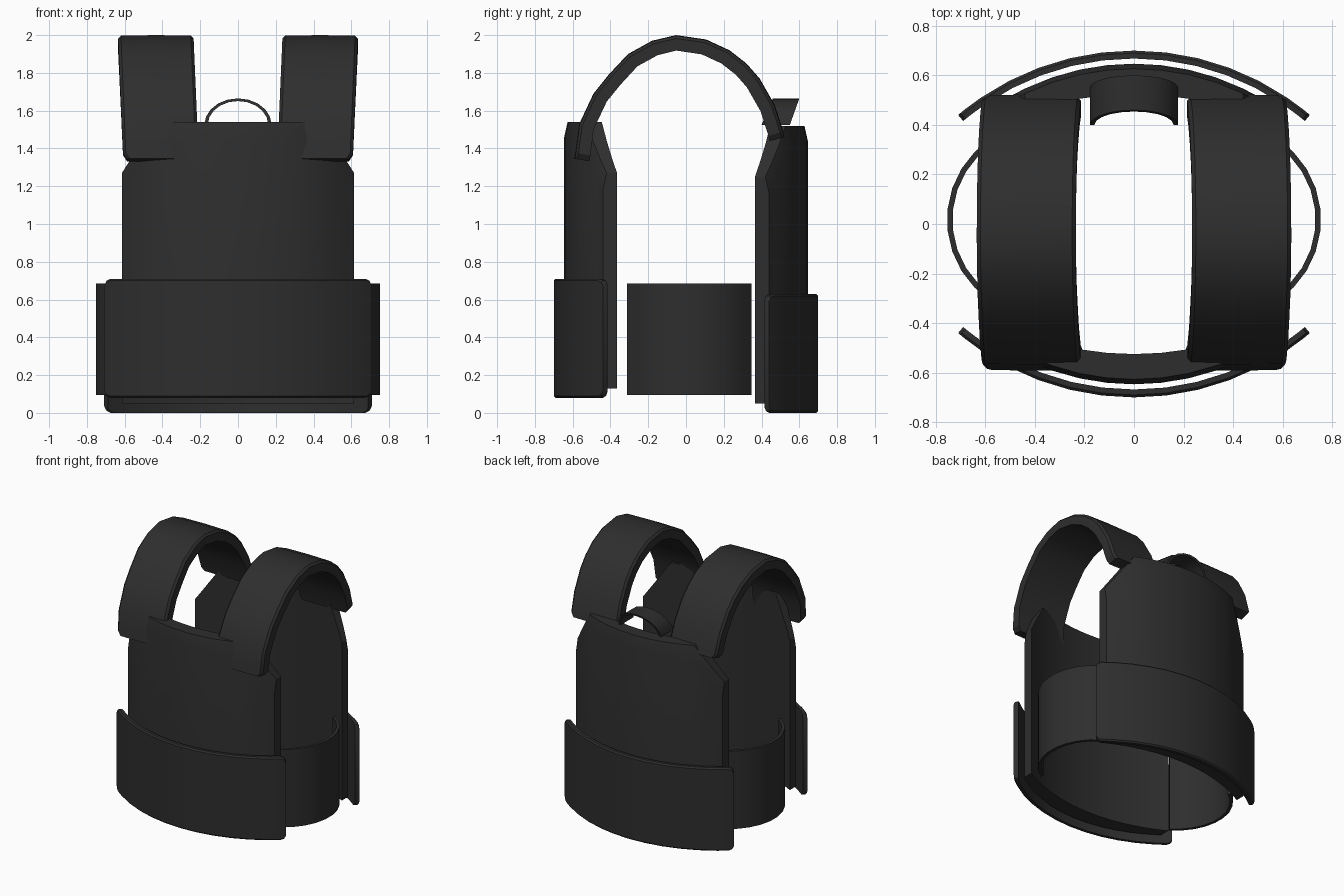
import bpy, bmesh, math
from mathutils import Vector

if "Cube" in bpy.data.objects:
    bpy.data.objects.remove(bpy.data.objects["Cube"])

mat = bpy.data.materials.new("charcoal fabric")
mat.diffuse_color = (0.027, 0.027, 0.027, 1)
mat.use_nodes = True
mat.node_tree.nodes["Principled BSDF"].inputs["Base Color"].default_value = mat.diffuse_color


def loft(name, sections):
    """Skin a list of closed cross-sections and cap both ends."""
    bm = bmesh.new()
    rings = [[bm.verts.new(p) for p in s] for s in sections]
    n = len(rings[0])
    for a, b in zip(rings, rings[1:]):
        for i in range(n):
            j = (i + 1) % n
            bm.faces.new((a[i], a[j], b[j], b[i]))
    bm.faces.new(rings[0])
    bm.faces.new(rings[-1])
    bmesh.ops.recalc_face_normals(bm, faces=bm.faces)
    me = bpy.data.meshes.new(name)
    bm.to_mesh(me)
    bm.free()
    me.materials.append(mat)
    ob = bpy.data.objects.new(name, me)
    bpy.context.collection.objects.link(ob)
    bpy.ops.object.select_all(action='DESELECT')
    ob.select_set(True)
    bpy.context.view_layer.objects.active = ob
    bpy.ops.object.shade_smooth_by_angle(angle=math.radians(30))
    return ob


def arc_y(x, half, mid, end):
    """Depth of a circular arc with depth mid at x=0 and end at x=half."""
    s = mid - end
    r = (half * half + s * s) / (2 * s)
    return mid - r + math.sqrt(r * r - x * x)


# curved body panels with clipped upper corners
def panel(name, sign, z0, ztop):
    secs = []
    xs = [.615, .57, .505, .44, .33, .22, .11]
    for x in [-v for v in xs] + [0] + xs[::-1]:
        o = arc_y(x, .615, .647, .44)
        i = arc_y(x, .615, .525, .365)
        t = min(ztop, ztop - .27 + (.615 - abs(x)) * .27 / .175)
        secs.append([(x, sign * y, z) for y, z in
                     ((o, z0), (o, t - .09), (o - .02, t), (i, t), (i, z0))])
    loft(name, secs)


panel("front_panel", -1, .13, 1.54)
panel("back_panel", 1, .05, 1.52)


# wide curved flaps around the lower front and back
def flap(name, sign, z0, z1):
    secs = []
    amax = math.asin(.71 / 1.1)
    fr = [1, .985, .95, .85, .68, .51, .34, .17]
    for f in [-v for v in fr] + [0] + fr[::-1]:
        a = f * amax
        d = .03 if abs(f) == 1 else (.01 if abs(f) == .985 else 0)
        sec = []
        for r, z in ((1.09, z0 + d), (1.1, z0 + d + .01), (1.1, z1 - d - .01),
                     (1.09, z1 - d), (1.068, z1 - d), (1.068, z0 + d)):
            sec.append((r * math.sin(a), sign * (r * math.cos(a) - .4), z))
        secs.append(sec)
    loft(name, secs)


flap("front_flap", -1, .08, .71)
flap("back_flap", 1, 0, .63)

# side bands
R, CY = .3925, .017
amax = math.asin(.329 / R)
for side, label in ((-1, "left"), (1, "right")):
    secs = []
    for k in range(10):
        a = (k / 9 * 2 - 1) * amax
        secs.append([(side * (.755 - R + r * math.cos(a)), CY + r * math.sin(a), z)
                     for r, z in ((R, .095), (R, .685), (R - .022, .685), (R - .022, .095))])
    loft(label + "_side_band", secs)

# padded shoulder straps
path = [Vector(p) for p in (
    (-.592, 1.346), (-.587, 1.375), (-.567, 1.526), (-.49, 1.69), (-.41, 1.79),
    (-.307, 1.9), (-.18, 1.97), (-.053, 2.0), (.106, 1.977), (.23, 1.92),
    (.32, 1.85), (.39, 1.77), (.47, 1.63), (.515, 1.49), (.523, 1.46))]
profile = ((-.2, .018), (-.185, .003), (0, 0), (.185, .003), (.2, .018), (.2, .082), (-.2, .082))
for side, label in ((-1, "left"), (1, "right")):
    secs = []
    last = len(path) - 1
    for k, p in enumerate(path):
        t = (path[min(k + 1, last)] - path[max(k - 1, 0)]).normalized()
        n = Vector((t.y, -t.x))
        xc = .435 - .025 * (2 - p.y) / .6
        w = .9 if k in (0, last) else 1
        secs.append([(side * (xc + u * w), p.x + n.x * d, p.y + n.y * d) for u, d in profile])
    loft(label + "_shoulder_strap", secs)

# grab handle: a thin arched band leaning backwards
secs = []
for k in range(11):
    a = math.pi * k / 10
    sec = []
    for r, front in ((1, True), (1, False), (.9, False), (.9, True)):
        h = math.sin(a) * r
        y = .40 + .06 * h if front else .55 + .05 * h
        sec.append((-.178 * r * math.cos(a), y, 1.525 + .14 * h))
    secs.append(sec)
loft("grab_handle", secs)
